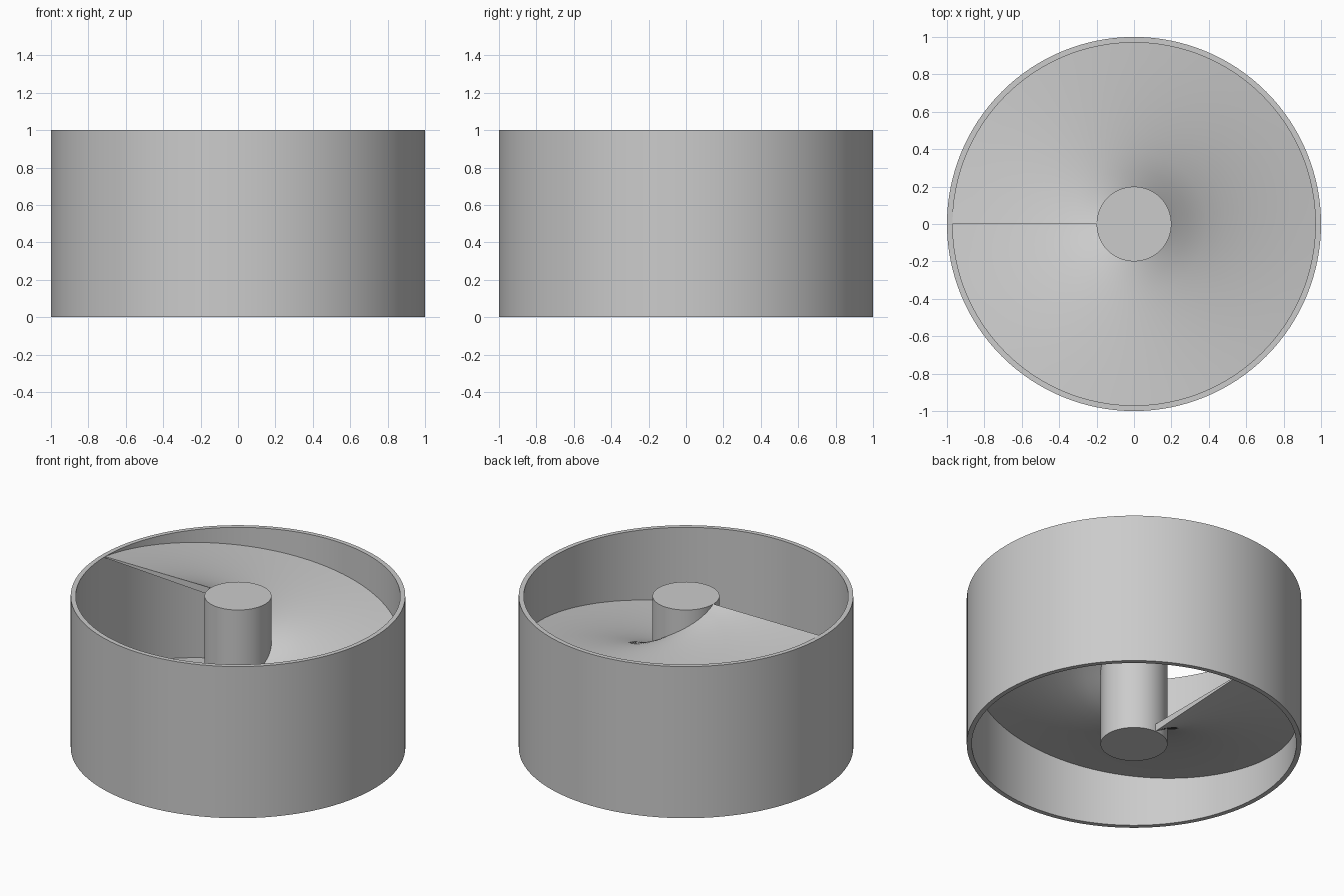
import bpy, bmesh, math

cube = bpy.data.objects.get("Cube")
if cube:
    bpy.data.objects.remove(cube, do_unlink=True)

HEIGHT = 1.0
OUTER, INNER, HUB = 1.0, 0.97, 0.2
SWEEP = math.radians(450)      # one and a quarter turns
ROOT, TIP = 0.05, 0.008        # blade thickness at hub and wall
STEPS = 300
RINGS = 8

grey = bpy.data.materials.new("plain_grey")
grey.use_nodes = True
colour = (0.6, 0.6, 0.6, 1)
grey.diffuse_color = colour
grey.node_tree.nodes["Principled BSDF"].inputs["Base Color"].default_value = colour


def finish(name, bm):
    bmesh.ops.recalc_face_normals(bm, faces=bm.faces)
    mesh = bpy.data.meshes.new(name)
    bm.to_mesh(mesh)
    bm.free()
    mesh.materials.append(grey)
    obj = bpy.data.objects.new(name, mesh)
    bpy.context.collection.objects.link(obj)
    bpy.ops.object.select_all(action='DESELECT')
    obj.select_set(True)
    bpy.context.view_layer.objects.active = obj
    bpy.ops.object.shade_smooth_by_angle(angle=math.radians(30))
    return obj


def loft(bm, sections, closed):
    """Join equal loops of points into a skin, capped if it is open."""
    loops = [[bm.verts.new(p) for p in s] for s in sections]
    n = len(loops[0])
    for i in range(len(loops) if closed else len(loops) - 1):
        a, b = loops[i], loops[(i + 1) % len(loops)]
        for j in range(n):
            k = (j + 1) % n
            bm.faces.new((a[j], a[k], b[k], b[j]))
    if not closed:
        bm.faces.new(loops[0])
        bm.faces.new(loops[-1])


def polar(r, angle, z):
    return (r * math.cos(angle), r * math.sin(angle), z)


# Outer tube, open at both ends
bm = bmesh.new()
wall = [(INNER, 0), (OUTER, 0), (OUTER, HEIGHT), (INNER, HEIGHT)]
loft(bm, [[polar(r, math.tau * i / 128, z) for r, z in wall] for i in range(128)], True)
finish("outer_tube", bm)

# Solid centre shaft
bm = bmesh.new()
bmesh.ops.create_cone(bm, cap_ends=True, segments=96, radius1=HUB, radius2=HUB, depth=HEIGHT)
bmesh.ops.translate(bm, verts=bm.verts, vec=(0, 0, HEIGHT / 2))
finish("centre_shaft", bm)

# Spiral blade, thicker at the shaft, descending clockwise from the -x side
bm = bmesh.new()
r0, r1 = HUB - 0.01, INNER + 0.005
radii = [r0 + (r1 - r0) * i / RINGS for i in range(RINGS + 1)]
sections = []
for i in range(STEPS + 1):
    t = i / STEPS
    angle = math.pi - SWEEP * t
    top = HEIGHT - (HEIGHT - ROOT) * t
    upper = [polar(r, angle, top) for r in radii]
    lower = [polar(r, angle, top - ROOT + (ROOT - TIP) * (r - r0) / (r1 - r0))
             for r in reversed(radii)]
    sections.append(upper + lower)
loft(bm, sections, False)
finish("spiral_blade", bm)
